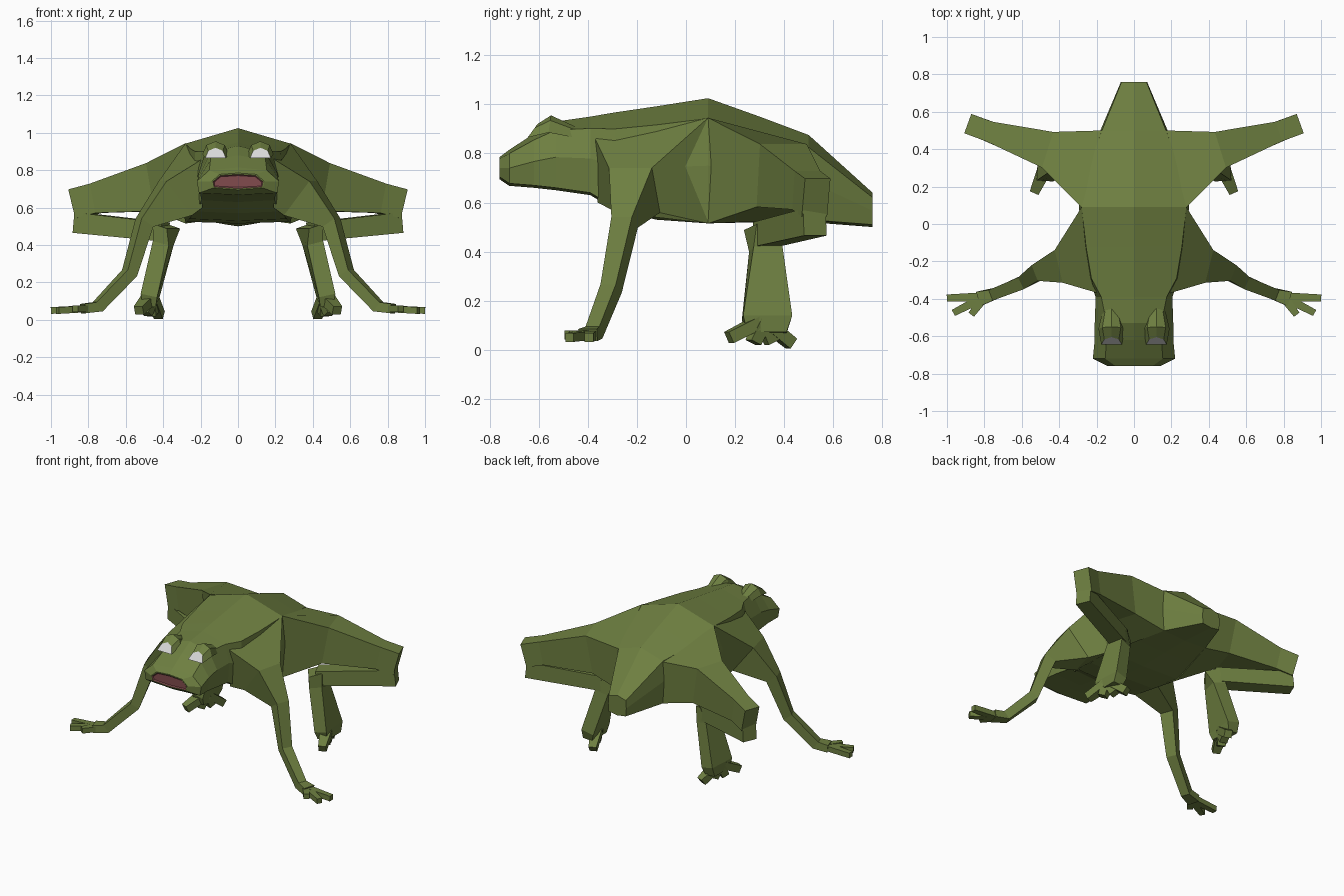
import bpy
import bmesh
import math
from mathutils import Vector

cube = bpy.data.objects.get("Cube")
if cube:
    bpy.data.objects.remove(cube, do_unlink=True)


def material(name, rgb):
    mat = bpy.data.materials.new(name)
    mat.use_nodes = True
    mat.diffuse_color = (*rgb, 1)
    shader = mat.node_tree.nodes["Principled BSDF"]
    shader.inputs["Base Color"].default_value = mat.diffuse_color
    return mat


GREEN = material("olive_green", (0.155, 0.212, 0.052))
PINK = material("mouth_pink", (0.22, 0.07, 0.075))
WHITE = material("eye_white", (0.7, 0.7, 0.7))


def loft(name, rings, mirrored=True, cap_material=GREEN, lip=0):
    """Skin equal-length rings and close both ends; a lip recesses the first cap."""
    bm = bmesh.new()
    rows = [[bm.verts.new(point) for point in ring] for ring in rings]
    count = len(rows[0])
    for row, following in zip(rows, rows[1:]):
        for i in range(count):
            j = (i + 1) % count
            bm.faces.new((row[i], row[j], following[j], following[i]))
    first_cap = bm.faces.new(rows[0])
    bm.faces.new(rows[-1])
    bmesh.ops.recalc_face_normals(bm, faces=bm.faces[:])
    first_cap.material_index = 1
    if lip:
        rim = bmesh.ops.inset_individual(bm, faces=[first_cap], thickness=lip)
        for face in rim["faces"]:
            face.material_index = 0
        bmesh.ops.inset_individual(bm, faces=[first_cap], thickness=lip, depth=-lip)

    mesh = bpy.data.meshes.new(name)
    bm.to_mesh(mesh)
    bm.free()
    mesh.materials.append(GREEN)
    mesh.materials.append(cap_material)
    obj = bpy.data.objects.new(name, mesh)
    bpy.context.collection.objects.link(obj)
    if mirrored:
        obj.modifiers.new("Mirror", "MIRROR").use_mirror_merge = False


def section(y, top, width, bottom):
    """Eight-sided section whose shoulders broaden and slope more towards the rear."""
    slope = min(0.28, 0.05 + (y + 0.76) / 2)
    taper = min(0.95, max(0.7, 1.3 + y * 1.15))
    edge = top - slope * width
    middle = bottom + (edge - bottom) * 0.55
    side = [(taper * width, edge), (width, middle), (0.95 * width, bottom + 0.01)]
    left = [(x, y, z) for x, z in side]
    right = [(-x, y, z) for x, z in reversed(side)]
    return [(0, y, top), *left, (0, y, bottom), *right]


def limb(name, stations, socket=None):
    """Sweep a four-sided section along (centre, half width, half height) stations.

    A socket is an extra first ring where the limb grows out of the trunk."""
    centres = [Vector(station[0]) for station in stations]
    last = len(centres) - 1
    rings = [socket] if socket else []
    for i, (_, width, height) in enumerate(stations):
        along = centres[min(i + 1, last)] - centres[max(i - 1, 0)]
        across = along.cross(Vector((0, 0, 1))).normalized()
        up = across.cross(along).normalized()
        across, up = across * width, up * height
        corners = (across + up, up - across, -across - up, across - up)
        rings.append([centres[i] + corner for corner in corners])
    loft(name, rings)


def digits(name, root, tips, thick, thin):
    """Fan tapered digits from a shared root to their tips."""
    for number, tip in enumerate(tips, start=1):
        limb(f"{name}_{number}", [(root, thick, thin), (tip, thin, thin)])


def eye_arch(y, radius, base, lean):
    """Half-round arch leaning back as it rises."""
    angles = [math.pi * step / 4 for step in range(5)]
    return [(0.12 + radius * math.cos(a), y + lean * math.sin(a),
             base + radius * math.sin(a)) for a in angles]


# Head with recessed mouth, trunk and blunt tail: y, ridge, half width, underside
body = [
    (-0.76, 0.785, 0.14, 0.695),
    (-0.72, 0.815, 0.22, 0.668),
    (-0.62, 0.88, 0.21, 0.66),
    (-0.53, 0.93, 0.21, 0.65),
    (-0.39, 0.95, 0.205, 0.63),
    (-0.29, 0.967, 0.24, 0.57),
    (-0.12, 0.992, 0.27, 0.53),
    (0.09, 1.025, 0.295, 0.515),
    (0.3, 0.95, 0.26, 0.52),
    (0.5, 0.875, 0.18, 0.52),
    (0.76, 0.64, 0.07, 0.5),
]
loft("body", [section(*row) for row in body],
     mirrored=False, cap_material=PINK, lip=0.007)

# Raised eyes: white front under a green lid
loft("eyes", [
    eye_arch(-0.645, 0.055, 0.865, 0.04),
    eye_arch(-0.56, 0.07, 0.885, 0.01),
    eye_arch(-0.43, 0.04, 0.86, 0),
], cap_material=WHITE)

# Front limbs from shoulder to palm, then fingers
limb("front_legs", [
    ((0.335, -0.21, 0.65), 0.09, 0.115),
    ((0.5, -0.25, 0.52), 0.045, 0.04),
    ((0.58, -0.305, 0.25), 0.035, 0.032),
    ((0.75, -0.375, 0.07), 0.03, 0.03),
    ((0.83, -0.4, 0.06), 0.04, 0.025),
], socket=[(0.19, -0.37, 0.86), (0.28, 0.09, 0.945),
           (0.28, 0.09, 0.515), (0.19, -0.36, 0.6)])
digits("finger", (0.8, -0.39, 0.06),
       [(1, -0.395, 0.05), (0.965, -0.475, 0.05), (0.87, -0.485, 0.06)], 0.025, 0.018)

# Hind limbs: haunch and thigh out to the knee, shin back in, foot hanging down
limb("thighs", [
    ((0.44, 0.39, 0.71), 0.1, 0.13),
    ((0.76, 0.49, 0.65), 0.055, 0.08),
    ((0.87, 0.53, 0.62), 0.055, 0.08),
], socket=[(0.28, 0.09, 0.945), (0.17, 0.5, 0.82),
           (0.17, 0.5, 0.53), (0.28, 0.09, 0.515)])
limb("shins", [
    ((0.86, 0.525, 0.52), 0.05, 0.055),
    ((0.39, 0.325, 0.47), 0.055, 0.05),
])
limb("hind_feet", [
    ((0.38, 0.31, 0.5), 0.06, 0.045),
    ((0.4, 0.325, 0.41), 0.06, 0.045),
    ((0.47, 0.33, 0.13), 0.1, 0.045),
    ((0.475, 0.33, 0.07), 0.08, 0.035),
])
digits("hind_toe", (0.47, 0.31, 0.12),
       [(0.53, 0.175, 0.05), (0.49, 0.275, 0.03), (0.455, 0.35, 0.03),
        (0.42, 0.43, 0.025)], 0.04, 0.025)
